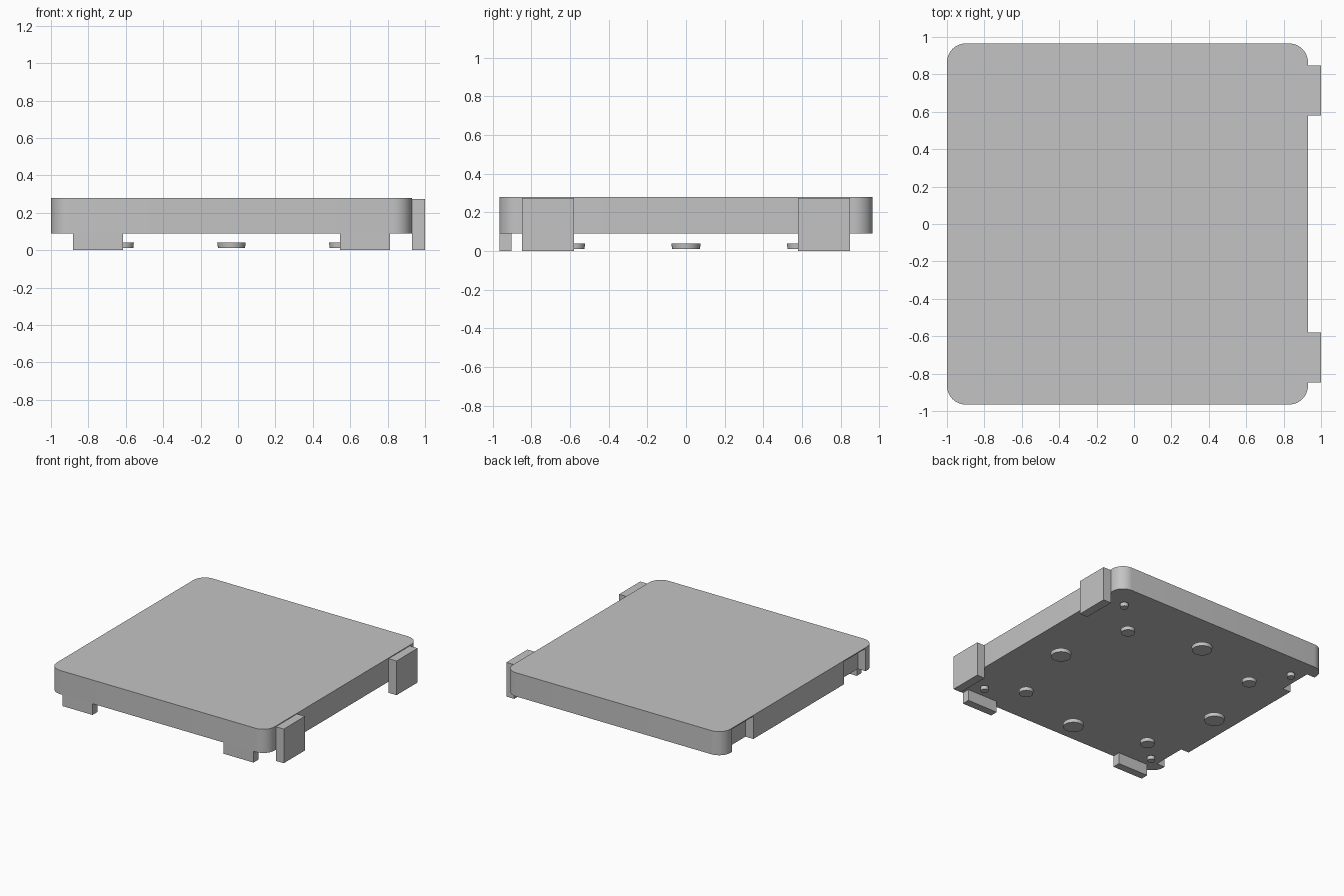
import bpy
import bmesh
from mathutils import Matrix

if "Cube" in bpy.data.objects:
    bpy.data.objects.remove(bpy.data.objects["Cube"])

GREY = 0.55
CX = -0.035           # centre of the slab in x
BOTTOM, TOP = 0.09, 0.28

plastic = bpy.data.materials.new("plain_grey")
plastic.use_nodes = True
plastic.diffuse_color = (GREY, GREY, GREY, 1)
plastic.node_tree.nodes["Principled BSDF"].inputs["Base Color"].default_value = (GREY, GREY, GREY, 1)


def add_object(name, bm):
    mesh = bpy.data.meshes.new(name)
    bm.to_mesh(mesh)
    bm.free()
    mesh.materials.append(plastic)
    obj = bpy.data.objects.new(name, mesh)
    bpy.context.collection.objects.link(obj)
    return obj


def smooth(obj):
    bpy.ops.object.select_all(action="DESELECT")
    obj.select_set(True)
    bpy.context.view_layer.objects.active = obj
    bpy.ops.object.shade_smooth_by_angle()


def box(name, x, y, z, corner=0.0):
    """Box between (min, max) pairs, with optional rounded upright edges."""
    bm = bmesh.new()
    bmesh.ops.create_cube(bm, size=1)
    for v in bm.verts:
        v.co = [lo + (c + 0.5) * (hi - lo) for c, (lo, hi) in zip(v.co, (x, y, z))]
    if corner:
        upright = [e for e in bm.edges if abs(e.verts[0].co.z - e.verts[1].co.z) > 0.01]
        bmesh.ops.bevel(bm, geom=upright, offset=corner, segments=10,
                        profile=0.5, affect="EDGES")
    return add_object(name, bm)


def disc(name, x, y, radius, z_low, z_high):
    """Round foot, slightly narrower underneath."""
    bm = bmesh.new()
    bmesh.ops.create_cone(bm, cap_ends=True, segments=32, radius1=radius * 0.95,
                          radius2=radius, depth=z_high - z_low,
                          matrix=Matrix.Translation((CX + x, y, (z_low + z_high) / 2)))
    smooth(add_object(name, bm))


# Slab with rounded corners
slab = box("slab", (-1, 0.93), (-0.965, 0.965), (BOTTOM, TOP), corner=0.1)

# Two pockets in the -x side, open underneath
for i, side in enumerate((-1, 1)):
    span = sorted((side * 0.575, side * 0.848))
    cutter = box("pocket_cutter", (-1.1, -0.93), span, (0, 0.272))
    cutter.hide_render = True
    cut = slab.modifiers.new("pocket", "BOOLEAN")
    cut.operation = "DIFFERENCE"
    cut.solver = "EXACT"
    cut.object = cutter
    bpy.context.view_layer.objects.active = slab
    bpy.ops.object.modifier_apply(modifier=cut.name)
    bpy.data.objects.remove(cutter)
smooth(slab)

# Connecting tabs: tall ones on the +x side, short ones under the front edge
for side, word in ((-1, "first"), (1, "second")):
    span = sorted((side * 0.58, side * 0.848))
    box(f"{word}_side_tab", (0.93, 1.0), span, (0, 0.274))
    front = sorted((CX + side * 0.58, CX + side * 0.848))
    box(f"{word}_front_tab", front, (-0.965, -0.903), (0, BOTTOM))

# Feet: large ones mid-side, medium and small ones on the diagonals
for s in (-1, 1):
    disc("large_foot", s * 0.727, 0, 0.076, 0.012, 0.04)
    disc("large_foot", 0, s * 0.727, 0.076, 0.012, 0.04)
    for t in (-1, 1):
        disc("medium_foot", s * 0.575, t * 0.575, 0.053, 0.012, 0.04)
        disc("screw_head", s * 0.79, t * 0.79, 0.03, 0.05, 0.08)
